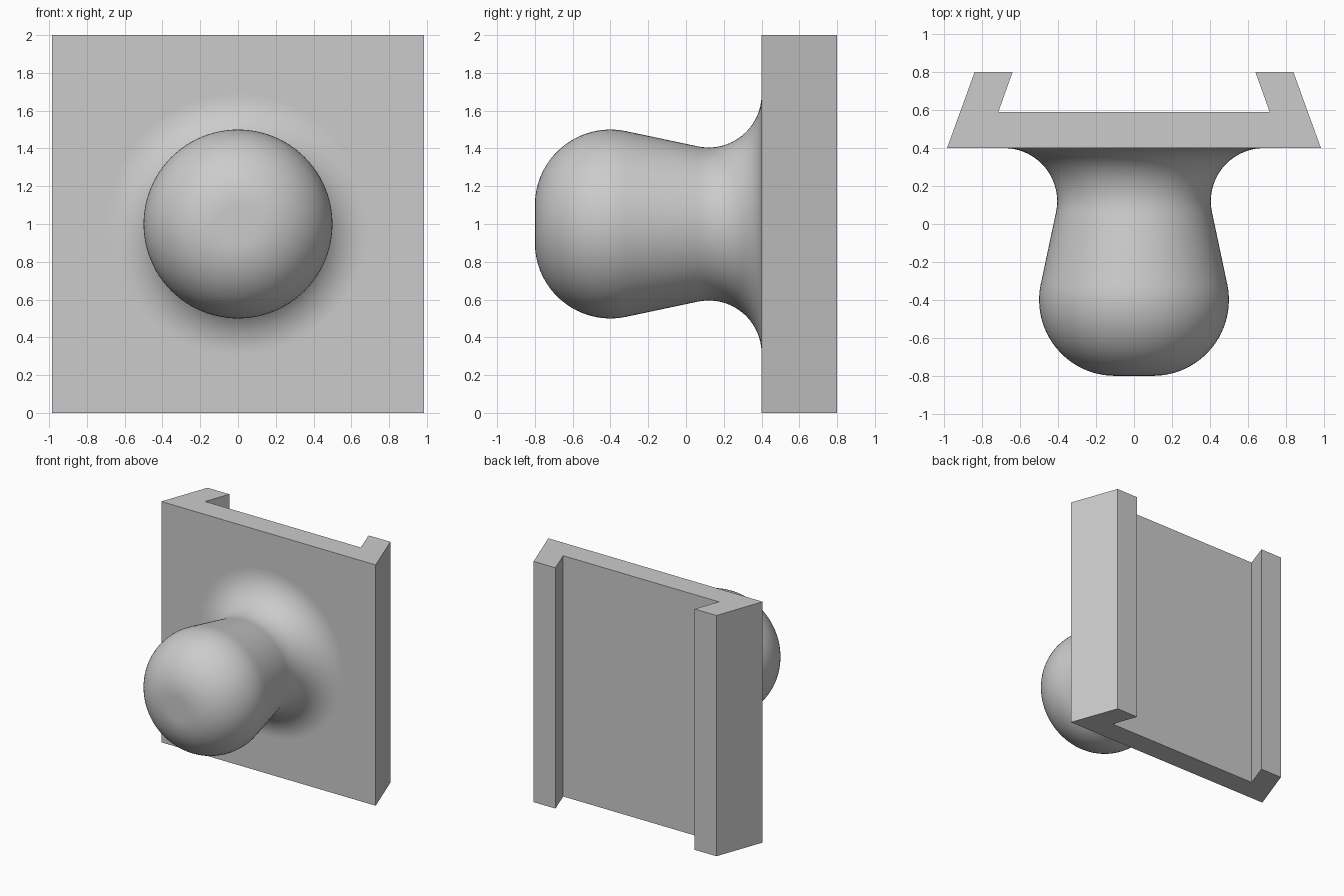
import bpy, bmesh
from math import radians, cos, sin, pi

cube = bpy.data.objects.get("Cube")
if cube:
    bpy.data.objects.remove(cube)

# Single plain grey
grey = bpy.data.materials.new("plain_grey")
grey.use_nodes = True
colour = (0.6, 0.6, 0.6, 1)
grey.diffuse_color = colour
grey.node_tree.nodes["Principled BSDF"].inputs["Base Color"].default_value = colour


def make_object(name, bm):
    bmesh.ops.recalc_face_normals(bm, faces=bm.faces[:])
    mesh = bpy.data.meshes.new(name)
    bm.to_mesh(mesh)
    bm.free()
    mesh.materials.append(grey)
    obj = bpy.data.objects.new(name, mesh)
    bpy.context.collection.objects.link(obj)
    return obj


# Mounting plate: dovetail channel section extruded upwards
half = [(0.985, 0.4), (0.84, 0.8), (0.64, 0.8), (0.715, 0.59)]
section = half + [(-x, y) for x, y in reversed(half)]
bm = bmesh.new()
base = bm.faces.new([bm.verts.new((x, y, 0)) for x, y in section])
ext = bmesh.ops.extrude_face_region(bm, geom=[base])
bmesh.ops.translate(bm, vec=(0, 0, 2),
                    verts=[v for v in ext["geom"] if isinstance(v, bmesh.types.BMVert)])
make_object("dovetail_plate", bm)


# Knob: rounded end, tapered neck and flared root, turned about the y axis
def arc(centre, radius, start, end, steps):
    angles = [radians(start + (end - start) * i / steps) for i in range(steps + 1)]
    return [(centre[0] + radius * cos(a), centre[1] + radius * sin(a)) for a in angles]


profile = arc((0.1, -0.4), 0.4, -90, 12, 24) + arc((0.685, 0.12), 0.28, 192, 90, 24)
segments = 96
bm = bmesh.new()
rings = []
for r, y in profile:
    angles = [2 * pi * i / segments for i in range(segments)]
    rings.append([bm.verts.new((r * cos(a), y, 1 + r * sin(a))) for a in angles])
for low, high in zip(rings, rings[1:]):
    for i in range(segments):
        j = (i + 1) % segments
        bm.faces.new((low[i], low[j], high[j], high[i]))
bm.faces.new(rings[0])
bm.faces.new(rings[-1])
knob = make_object("knob", bm)

# Smooth shading on the turned surface
bpy.ops.object.select_all(action="DESELECT")
knob.select_set(True)
bpy.context.view_layer.objects.active = knob
bpy.ops.object.shade_smooth_by_angle(angle=radians(35))
